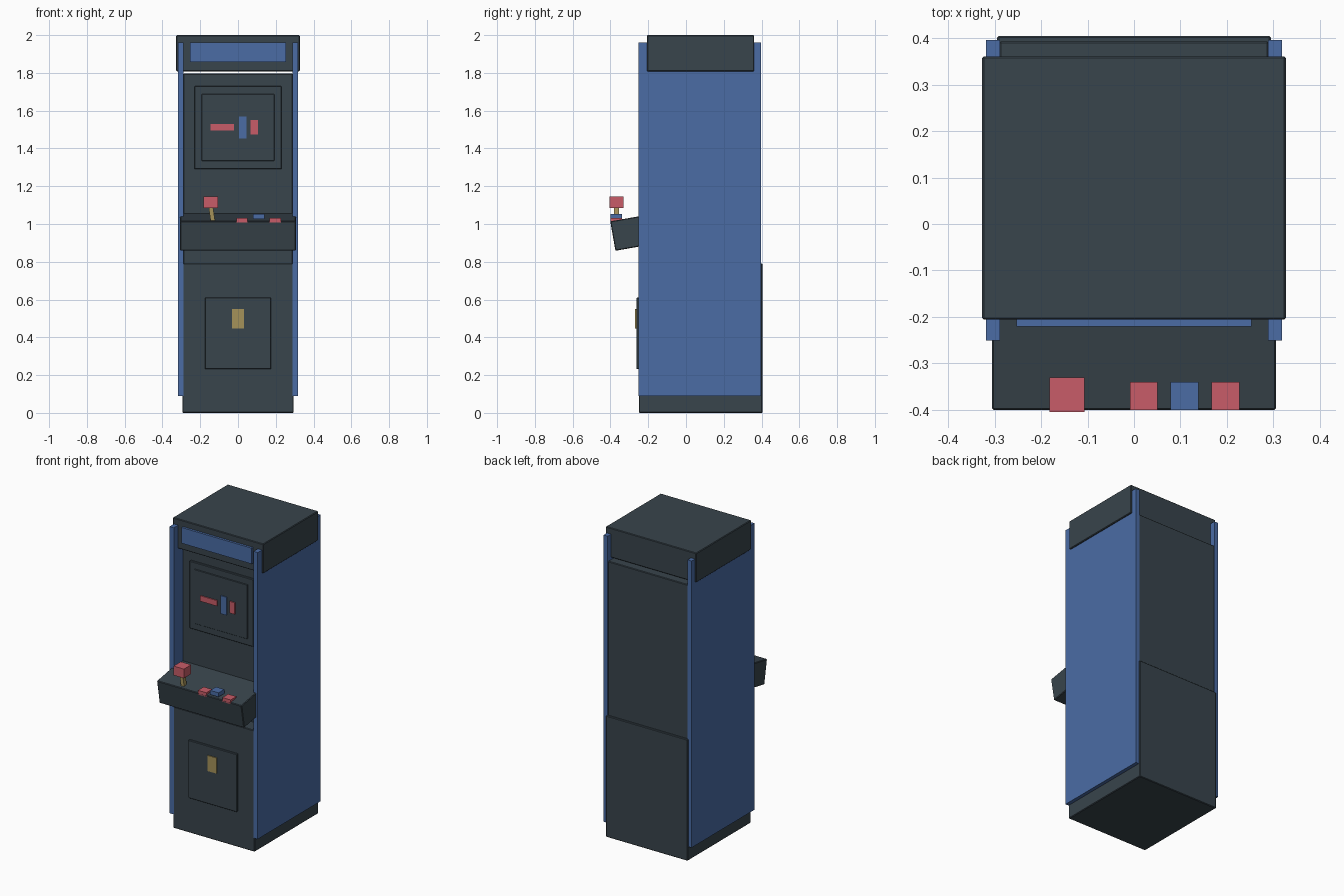
import bpy, math
from mathutils import Vector

if "Cube" in bpy.data.objects:
    bpy.data.objects.remove(bpy.data.objects["Cube"])


def material(name, rgb):
    m = bpy.data.materials.new(name)
    m.diffuse_color = (*rgb, 1)
    m.use_nodes = True
    m.node_tree.nodes["Principled BSDF"].inputs["Base Color"].default_value = m.diffuse_color
    return m


DARK = material("dark_slate", (0.040, 0.058, 0.072))
BLUE = material("blue", (0.069, 0.150, 0.376))
RED = material("red", (0.578, 0.107, 0.138))
GOLD = material("brass", (0.376, 0.287, 0.102))


def box(name, x, y, z, mat, bevel=0.0, rot=(0, 0, 0)):
    """Box from (min, max) ranges, turned about its own centre."""
    bpy.ops.mesh.primitive_cube_add(size=1)
    o = bpy.context.object
    o.name = name
    spans = (x, y, z)
    size = Vector([b - a for a, b in spans])
    for v in o.data.vertices:
        v.co = v.co * size
    o.location = [(a + b) / 2 for a, b in spans]
    o.rotation_euler = rot
    o.data.materials.append(mat)
    if bevel:
        b = o.modifiers.new("edge", 'BEVEL')
        b.width = bevel
        b.segments = 1
    return o


# cabinet body: wide lower half, recessed upper half, top hood
box("lower_cabinet", (-0.295, 0.295), (-0.25, 0.405), (0, 0.792), DARK, 0.004)
box("upper_cabinet", (-0.29, 0.29), (-0.158, 0.393), (0.78, 1.796), DARK, 0.004)
box("top_hood", (-0.327, 0.327), (-0.206, 0.361), (1.808, 2.0), DARK, 0.004)
box("marquee", (-0.253, 0.253), (-0.221, -0.2), (1.857, 1.96), BLUE)

# side panels
for side, s in (("left", -1), ("right", 1)):
    xs = sorted((s * 0.288, s * 0.318))
    box(side + "_side_panel", xs, (-0.251, 0.396), (0.09, 1.96), BLUE)

# screen with its shapes
box("screen_bezel", (-0.23, 0.23), (-0.172, -0.15), (1.29, 1.73), DARK, 0.003)
box("screen", (-0.192, 0.192), (-0.178, -0.165), (1.333, 1.687), DARK, 0.002)
for name, x, z, m in (("screen_bar", (-0.145, -0.022), (1.494, 1.53), RED),
                      ("screen_tall_block", (0.004, 0.045), (1.452, 1.57), BLUE),
                      ("screen_block", (0.067, 0.105), (1.474, 1.55), RED)):
    box(name, x, (-0.185, -0.177), z, m)

# tilted control deck, placed by its front top edge
tilt = math.radians(10)
along = Vector((0, math.cos(tilt), math.sin(tilt)))
down = Vector((0, math.sin(tilt), -math.cos(tilt)))
deck = box("control_deck", (-0.306, 0.306), (-0.15, 0.15), (-0.079, 0.079),
           DARK, 0.004, (tilt, 0, 0))
deck.location = Vector((0, -0.401, 1.014)) + along * 0.15 + down * 0.079

# joystick
box("joystick_shaft", (-0.15, -0.127), (-0.381, -0.354), (1.01, 1.095), GOLD,
    rot=(0, math.radians(-8), 0))
box("joystick_knob", (-0.182, -0.107), (-0.405, -0.33), (1.085, 1.145), RED)

# buttons
for i, (x, z, m) in enumerate(((0.021, 1.004, RED), (0.109, 1.027, BLUE),
                               (0.197, 1.004, RED))):
    box(f"button_{i + 1}", (x - 0.03, x + 0.03), (-0.40, -0.34), (z, z + 0.027), m)

# coin door
box("coin_door", (-0.175, 0.175), (-0.263, -0.24), (0.232, 0.61), DARK, 0.003)
box("coin_slot", (-0.033, 0.033), (-0.269, -0.26), (0.448, 0.55), GOLD)
